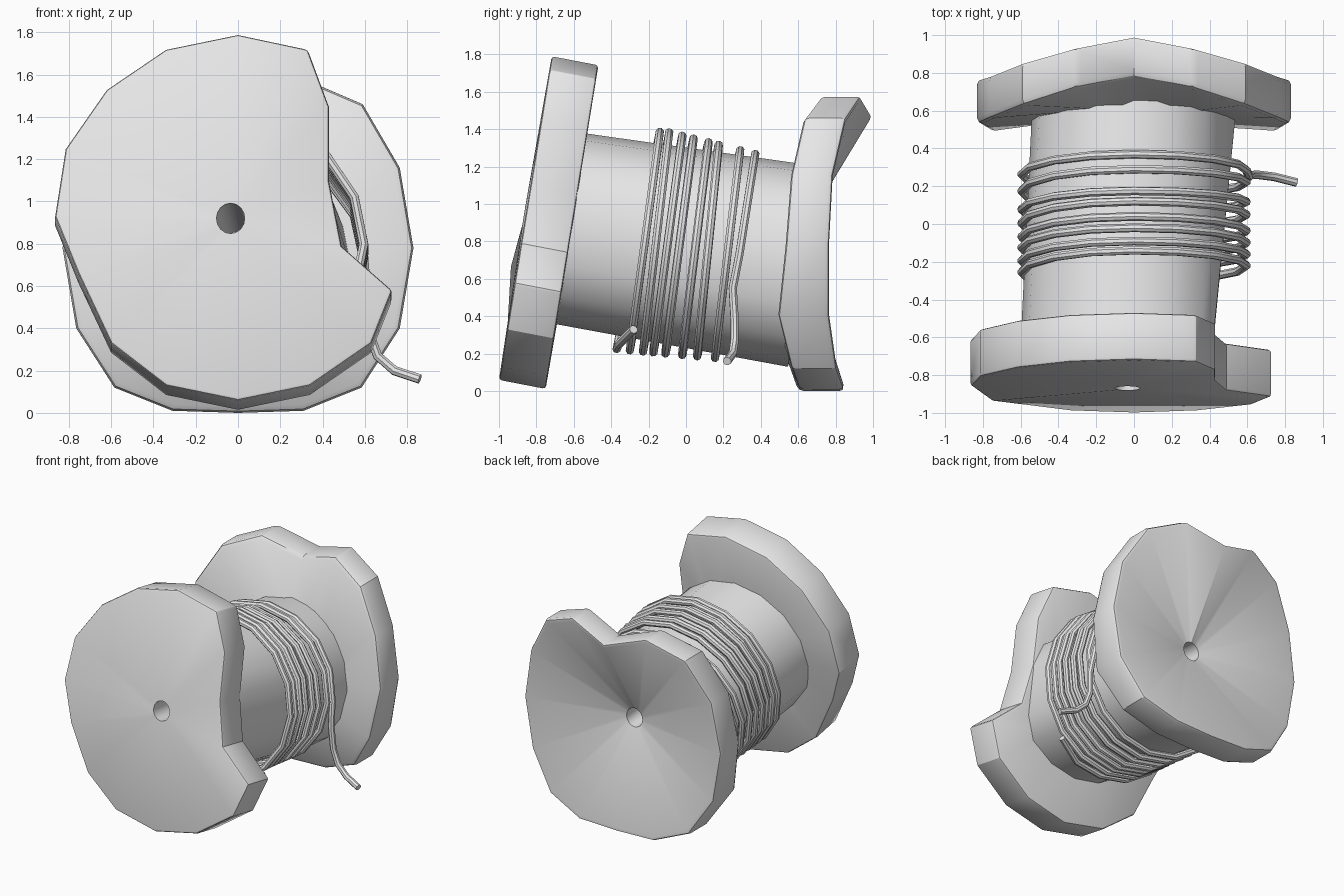
import bpy
import bmesh
from math import sin, cos, pi
from mathutils import Vector

SIDES = 16

# Remove the default cube only
default_cube = bpy.data.objects.get("Cube")
if default_cube:
    bpy.data.objects.remove(default_cube, do_unlink=True)

# Single flat colour
grey = bpy.data.materials.new("light_grey")
grey.use_nodes = True
colour = (0.8, 0.8, 0.8, 1.0)
grey.diffuse_color = colour
grey.node_tree.nodes["Principled BSDF"].inputs["Base Color"].default_value = colour


def ring(centre, radius_x, radius_z, lean=0.0, max_x=9.0):
    """Ring facing the front, starting at the top; lean moves y with height."""
    points = []
    for i in range(SIDES):
        angle = 2 * pi * i / SIDES
        x = min(centre[0] + radius_x * sin(angle), max_x)
        height = radius_z * cos(angle)
        points.append(Vector((x, centre[1] + lean * height, centre[2] + height)))
    return points


def loft(name, rings, bevel=0.0, inward=False):
    """Skin a list of rings, soften the hard edges and shade smooth."""
    bm = bmesh.new()
    loops = [[bm.verts.new(p) for p in points] for points in rings]
    for a, b in zip(loops, loops[1:]):
        for i in range(SIDES):
            j = (i + 1) % SIDES
            bm.faces.new((a[i], a[j], b[j], b[i]))
    bmesh.ops.recalc_face_normals(bm, faces=bm.faces)
    if inward:
        bmesh.ops.reverse_faces(bm, faces=bm.faces)
    if bevel:
        hard = [e for e in bm.edges
                if len(e.link_faces) == 2 and e.calc_face_angle() > 0.7]
        bmesh.ops.bevel(bm, geom=hard, offset=bevel, segments=2,
                        profile=0.5, affect='EDGES', clamp_overlap=True)
    mesh = bpy.data.meshes.new(name)
    bm.to_mesh(mesh)
    bm.free()
    mesh.materials.append(grey)
    obj = bpy.data.objects.new(name, mesh)
    bpy.context.collection.objects.link(obj)
    smooth(obj)
    return obj


def smooth(obj):
    bpy.ops.object.select_all(action='DESELECT')
    obj.select_set(True)
    bpy.context.view_layer.objects.active = obj
    bpy.ops.object.shade_smooth_by_angle(angle=pi / 6)


# Bore ends shared by the flanges and the tunnel
front_hole = ring((-0.035, -0.87, 0.92), 0.067, 0.072, 0.16)
back_hole = ring((0, 0.62, 0.785), 0.067, 0.072)

# Front flange: leaning slab with a broken-out notch on its left side
front_outline = [
    (0, 1.79), (0.33, 1.72), (0.43, 1.45), (0.43, 1.1),
    (0.49, 0.79), (0.73, 0.58), (0.63, 0.33), (0.34, 0.13),
    (0, 0.06), (-0.34, 0.13), (-0.6, 0.33), (-0.755, 0.66),
    (-0.865, 0.93), (-0.815, 1.25), (-0.62, 1.53), (-0.34, 1.72)]
front_rim = [Vector((x, -0.86 + 0.163 * (z - 0.92), z)) for x, z in front_outline]
front_rim[11].y -= 0.035
thickness = Vector((0, 0.25, -0.048))
loft("front_flange",
     [front_hole, front_rim, [p + thickness for p in front_rim],
      ring((-0.04, -0.61, 0.87), 0.36, 0.36, 0.15)],
     bevel=0.03)

# Back flange: warped dish, given as half outline (x, z, front y, back y)
half = [
    (0, 1.48, 0.78, 1.0), (0.31, 1.58, 0.72, 0.94),
    (0.59, 1.46, 0.63, 0.86), (0.765, 1.16, 0.56, 0.79),
    (0.83, 0.78, 0.53, 0.77), (0.765, 0.4, 0.49, 0.77),
    (0.585, 0.12, 0.56, 0.81), (0.31, 0.01, 0.6, 0.85),
    (0, 0.0, 0.6, 0.85)]
full = half + [(-x, z, f, b) for x, z, f, b in half[-2:0:-1]]
loft("back_flange",
     [back_hole,
      [Vector((x, b, z)) for x, z, f, b in full],
      [Vector((x, f, z)) for x, z, f, b in full],
      ring((0, 0.56, 0.69), 0.43, 0.43, 0.12)],
     bevel=0.03)

# Barrel between the flanges, flattened beside the notch
loft("core",
     [ring((-0.04, -0.63, 0.87), 0.56, 0.51, 0.15, max_x=0.42),
      ring((0, 0.6, 0.67), 0.54, 0.54, 0.1)])

# Tunnel through the axis
loft("bore", [front_hole, back_hole], inward=True)

# Wire: y position at each bottom and top crossing, wound clockwise
bottoms = [-0.37, -0.3, -0.23, -0.175, -0.11, -0.02, 0.06, 0.155]
tops = [-0.14, -0.09, -0.02, 0.04, 0.12, 0.175, 0.29, 0.37]
crossings = [y for pair in zip(bottoms, tops) for y in pair] + [0.2]
path = []
steps = 8
for n, (y0, y1) in enumerate(zip(crossings, crossings[1:])):
    last = n == len(crossings) - 2
    for k in range(5 if last else steps):
        t = k / steps
        angle = pi * (n + 1 + t)
        y = y0 + (y1 - y0) * (1 - cos(pi * t)) / 2
        top_z = 1.385 - 0.25 * max(0, y + 0.1)
        bottom_z = 0.21 - 0.09 * (y + 0.2)
        middle, reach = (top_z + bottom_z) / 2, (top_z - bottom_z) / 2
        path.append((0.595 * sin(angle), y, middle + reach * cos(angle)))

# Loose ends of the wire
path = [(0.42, -0.28, 0.33), (0.22, -0.36, 0.25)] + path
path += [(0.61, 0.25, 0.55), (0.62, 0.26, 0.38), (0.66, 0.26, 0.27),
         (0.74, 0.25, 0.2), (0.86, 0.22, 0.16)]

curve = bpy.data.curves.new("wire", 'CURVE')
curve.dimensions = '3D'
curve.bevel_depth = 0.023
curve.bevel_resolution = 2
curve.use_fill_caps = True
spline = curve.splines.new('POLY')
spline.points.add(len(path) - 1)
for point, co in zip(spline.points, path):
    point.co = (*co, 1)
curve.materials.append(grey)
wire = bpy.data.objects.new("wire", curve)
bpy.context.collection.objects.link(wire)
bpy.ops.object.select_all(action='DESELECT')
wire.select_set(True)
bpy.context.view_layer.objects.active = wire
bpy.ops.object.convert(target='MESH')
smooth(bpy.context.view_layer.objects.active)
